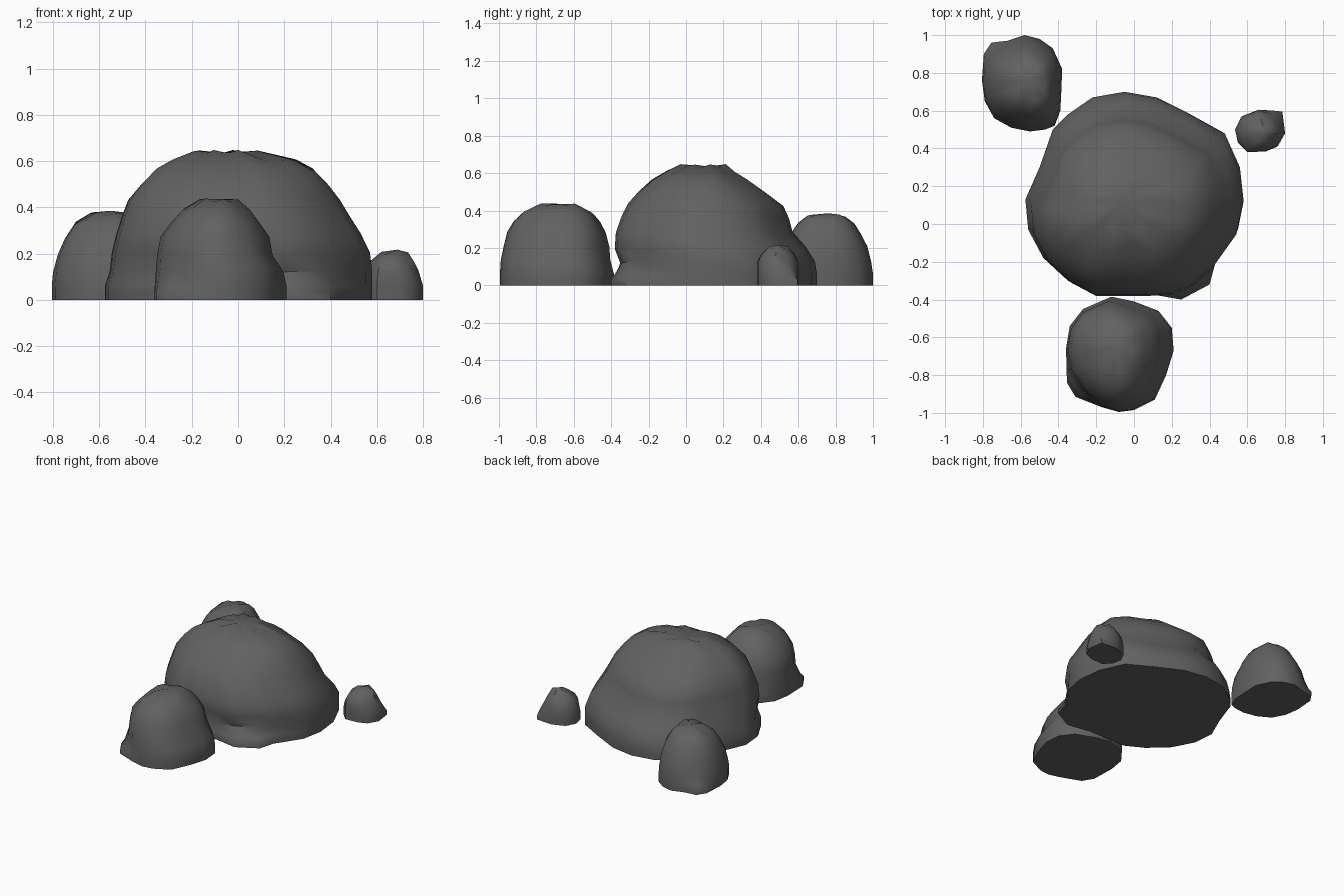
import bpy, bmesh, math

def rock(name, outline, foot, rings, peak):
    """Loft an outline through rings of (z, x0, x1, y0, y1); foot overrides flare the base."""
    xs = [p[0] for p in outline]
    ys = [p[1] for p in outline]
    bm = bmesh.new()
    loops = []
    base = [foot.get(i, p) for i, p in enumerate(outline)]
    mid = [((b[0] + p[0]) / 2, (b[1] + p[1]) / 2) for b, p in zip(base, outline)]
    # flat base and low rim
    loops.append([bm.verts.new((x, y, 0)) for x, y in base])
    loops.append([bm.verts.new((x, y, 0.03)) for x, y in base])
    loops.append([bm.verts.new((x, y, 0.06)) for x, y in mid])
    # body rings
    for z, x0, x1, y0, y1 in rings:
        loops.append([bm.verts.new((
            x0 + (x - min(xs)) / (max(xs) - min(xs)) * (x1 - x0),
            y0 + (y - min(ys)) / (max(ys) - min(ys)) * (y1 - y0),
            z + 0.008 * math.sin(i * 2.3 + z * 9))) for i, (x, y) in enumerate(outline)])
    n = len(outline)
    for a, b in zip(loops, loops[1:]):
        for i in range(n):
            j = (i + 1) % n
            bm.faces.new((a[i], a[j], b[j], b[i]))
    # crown and underside
    top = bm.verts.new(peak)
    for i in range(n):
        bm.faces.new((loops[-1][i], loops[-1][(i + 1) % n], top))
    bm.faces.new(loops[0])
    bmesh.ops.recalc_face_normals(bm, faces=bm.faces)
    me = bpy.data.meshes.new(name)
    bm.to_mesh(me)
    bm.free()
    ob = bpy.data.objects.new(name, me)
    bpy.context.collection.objects.link(ob)
    me.materials.append(stone)
    bpy.ops.object.select_all(action='DESELECT')
    ob.select_set(True)
    bpy.context.view_layer.objects.active = ob
    bpy.ops.object.shade_smooth_by_angle(angle=math.radians(45))

stone = bpy.data.materials.new("dark_stone")
stone.diffuse_color = (0.12, 0.12, 0.12, 1)

rock("large_boulder",
     [(-.05, .70), (.12, .67), (.30, .58), (.48, .48), (.56, .30), (.58, .12), (.55, -.03),
      (.43, -.20), (.33, -.30), (.21, -.36), (.08, -.37), (-.06, -.37), (-.22, -.37), (-.35, -.30),
      (-.48, -.18), (-.56, -.03), (-.575, .13), (-.50, .30), (-.43, .50), (-.35, .58), (-.22, .67)],
     {7: (.43, -.21), 8: (.40, -.32), 9: (.25, -.40)},
     [(.12, -.555, .58, -.35, .69), (.20, -.545, .57, -.38, .64), (.28, -.525, .53, -.375, .57),
      (.36, -.50, .48, -.345, .55), (.43, -.475, .44, -.31, .52), (.50, -.42, .39, -.25, .43),
      (.56, -.36, .335, -.18, .34), (.60, -.29, .26, -.11, .27), (.64, -.19, .09, -.03, .22)],
     (-.05, .12, .635))

rock("front_boulder",
     [(-.12, -.385), (0, -.41), (.13, -.46), (.20, -.55), (.21, -.67), (.17, -.80), (.11, -.93),
      (0, -.985), (-.08, -.995), (-.17, -.97), (-.27, -.88), (-.34, -.77), (-.36, -.66),
      (-.34, -.54), (-.27, -.45)],
     {10: (-.31, -.915), 11: (-.355, -.84)},
     [(.13, -.355, .195, -.99, -.405), (.20, -.35, .15, -.975, -.41), (.28, -.335, .135, -.955, -.43),
      (.34, -.29, .09, -.92, -.46), (.39, -.24, .05, -.87, -.50), (.43, -.17, .0, -.78, -.57)],
     (-.08, -.65, .435))

rock("back_boulder",
     [(-.58, 1.0), (-.50, .98), (-.43, .93), (-.38, .82), (-.385, .70), (-.39, .60), (-.42, .52),
      (-.47, .50), (-.55, .49), (-.65, .51), (-.74, .56), (-.79, .65), (-.805, .76), (-.79, .85),
      (-.74, .92), (-.67, .97)],
     {13: (-.795, .90), 14: (-.755, .96)},
     [(.12, -.80, -.38, .50, .99), (.20, -.78, -.39, .52, .97), (.27, -.75, -.41, .56, .935),
      (.33, -.71, -.44, .60, .90), (.37, -.64, -.47, .65, .85)],
     (-.55, .76, .385))

rock("small_boulder",
     [(.66, .605), (.73, .59), (.78, .55), (.80, .48), (.76, .41), (.70, .385), (.60, .38),
      (.55, .43), (.535, .50), (.57, .57)],
     {1: (.74, .60), 2: (.785, .595)},
     [(.12, .55, .78, .38, .60), (.16, .57, .76, .40, .58), (.20, .62, .735, .44, .545)],
     (.69, .49, .217))
